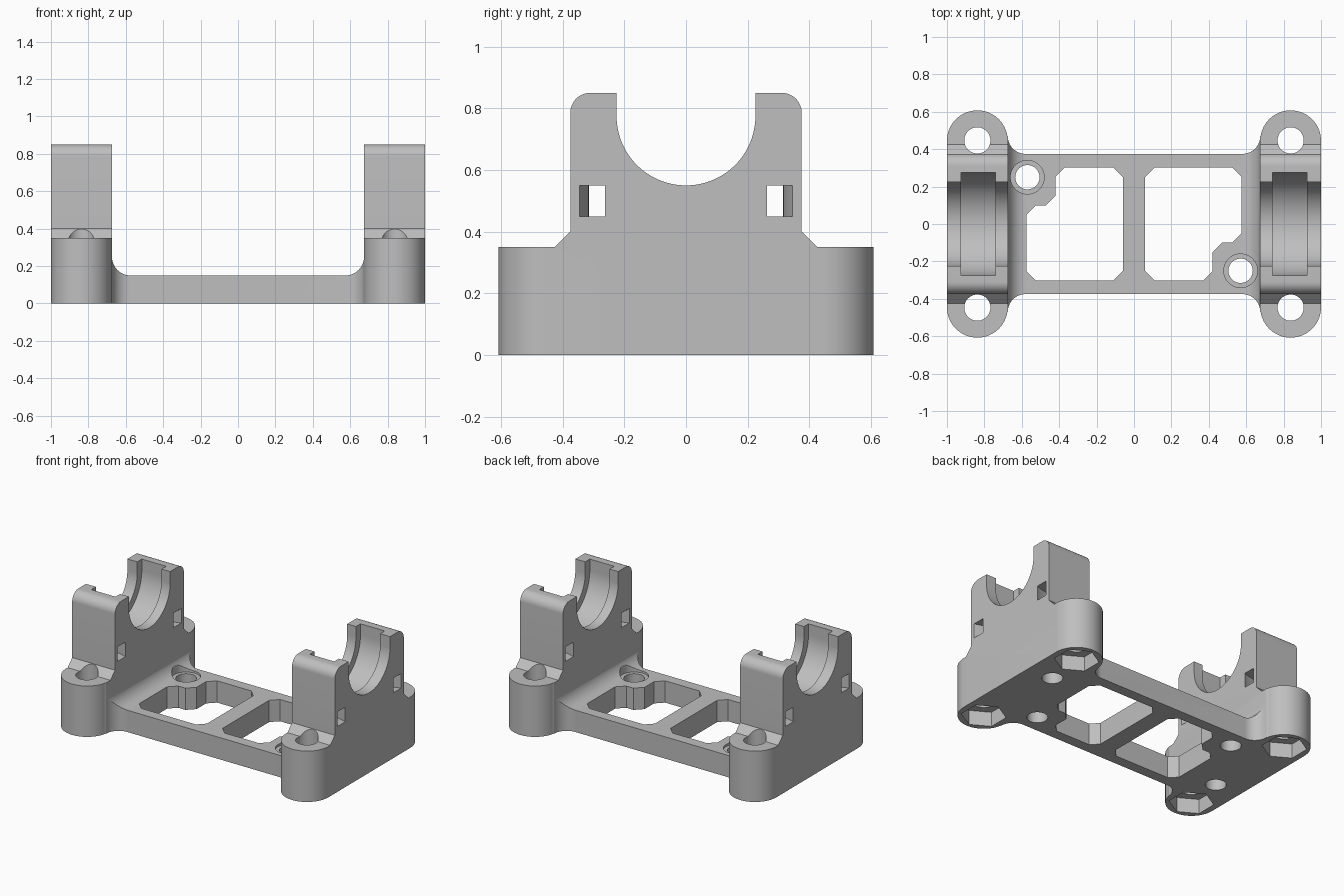
import bpy, bmesh
from math import sin, cos, radians

if "Cube" in bpy.data.objects:
    bpy.data.objects.remove(bpy.data.objects["Cube"])

grey = bpy.data.materials.new("plain grey")
grey.use_nodes = True
colour = (0.52, 0.52, 0.52, 1)
grey.diffuse_color = colour
grey.node_tree.nodes["Principled BSDF"].inputs["Base Color"].default_value = colour


def arc(cx, cy, r, start, end, n=16):
    angles = [radians(start + (end - start) * i / n) for i in range(n + 1)]
    return [(cx + r * cos(a), cy + r * sin(a)) for a in angles]


def circle(cx, cy, r, n=48, start=0):
    return arc(cx, cy, r, start, start + 360, n)[:-1]


def mirrored(half):
    """Close a right-hand half profile with its reflection in the first axis."""
    return half + [(-a, b) for a, b in reversed(half)]


def prism(name, outline, axis, low, high):
    """Extrude a 2D outline along the given axis."""
    place = {"x": lambda a, b, t: (t, a, b),
             "y": lambda a, b, t: (a, t, b),
             "z": lambda a, b, t: (a, b, t)}[axis]
    bm = bmesh.new()
    face = bm.faces.new([bm.verts.new(place(a, b, low)) for a, b in outline])
    out = bmesh.ops.extrude_face_region(bm, geom=[face])
    moved = [v for v in out["geom"] if isinstance(v, bmesh.types.BMVert)]
    bmesh.ops.translate(bm, verts=moved, vec=place(0, 0, high - low))
    bmesh.ops.recalc_face_normals(bm, faces=bm.faces)
    mesh = bpy.data.meshes.new(name)
    bm.to_mesh(mesh)
    bm.free()
    mesh.materials.append(grey)
    obj = bpy.data.objects.new(name, mesh)
    bpy.context.collection.objects.link(obj)
    return obj


def combine(tool, operation="DIFFERENCE"):
    """Apply a boolean to the bracket and discard the tool."""
    tool.hide_render = True
    mod = bracket.modifiers.new("shape", "BOOLEAN")
    mod.operation, mod.solver, mod.object = operation, "EXACT", tool
    bpy.context.view_layer.objects.active = bracket
    bpy.ops.object.modifier_apply(modifier=mod.name)
    bpy.data.objects.remove(tool)


# Plan outline: four rounded feet blended into the middle plate
quarter = arc(0.8375, 0.445, 0.1625, 0, 170, 28) + arc(0.58, 0.47, 0.095, 0, -90)
back = mirrored(quarter)
plan = back + [(x, -y) for x, y in reversed(back)]
bracket = prism("saddle_bracket", plan, "z", 0, 1)

# Front profile: low plate with fillets rising to both end blocks
front = mirrored([(1.1, -0.1), (1.1, 1.1), (0.674, 1.1)] + arc(0.574, 0.25, 0.1, 0, -90))
combine(prism("front_profile", front, "y", -0.8, 0.8), "INTERSECT")

# Side profile: shoulders, rounded arms and the open round saddle
side = mirrored([(0.7, -0.1), (0.7, 0.35), (0.425, 0.35), (0.375, 0.4)]
                + arc(0.31, 0.785, 0.065, 0, 90, 12) + [(0.225, 0.85)]
                + arc(0, 0.775, 0.225, 0, -88, 28))
combine(prism("side_profile", side, "x", -1.2, 1.2), "INTERSECT")

groove = mirrored([(0.275, 1)] + arc(0, 0.775, 0.275, 0, -88, 28))
hexagon_radius, bolt_radius = 0.14, 0.07
steps = [i / 8 for i in range(-9, 10)]

for sx in (-1, 1):
    # Wider bearing groove inside each saddle
    combine(prism("bearing_groove", groove, "x", *sorted((sx * 0.74, sx * 0.925))))
    for sy in (-1, 1):
        # Bolt hole with a hexagonal nut pocket underneath
        x, y = sx * 0.8375, sy * 0.447
        combine(prism("bolt_hole", circle(x, y, bolt_radius), "z", -0.1, 0.6))
        combine(prism("nut_pocket", circle(x, y, hexagon_radius, 6, 30), "z", -0.1, 0.1))
        # Curved tie slot through the upright
        slot = [(x + 0.1625 * t, sy * (0.315 + 0.03 * t * t)) for t in steps]
        slot += [(x + 0.1625 * t, sy * (0.232 + 0.03 * t * t)) for t in reversed(steps)]
        combine(prism("tie_slot", slot, "z", 0.45, 0.55))

# Plate opening, notched around the mounting screw
opening = [(0.11, 0.302), (0.525, 0.302), (0.575, 0.252), (0.575, -0.05),
           (0.525, -0.1), (0.47, -0.1), (0.42, -0.15), (0.42, -0.252),
           (0.37, -0.302), (0.11, -0.302), (0.06, -0.252), (0.06, 0.252)]
for s in (-1, 1):
    combine(prism("plate_opening", [(s * x, s * y) for x, y in opening], "z", -0.1, 0.4))
    # Mounting screw hole with a head recess, and a blind hole below the block
    combine(prism("screw_hole", circle(s * 0.57, s * -0.25, 0.065), "z", -0.1, 0.4))
    combine(prism("screw_recess", circle(s * 0.57, s * -0.25, 0.09), "z", 0.135, 0.4))
    combine(prism("blind_hole", circle(s * 0.81, s * 0.18, 0.065), "z", -0.1, 0.25))

# Smooth curved walls while keeping crisp edges
bpy.ops.object.select_all(action="DESELECT")
bracket.select_set(True)
bpy.context.view_layer.objects.active = bracket
bpy.ops.object.shade_smooth_by_angle(angle=radians(25))
